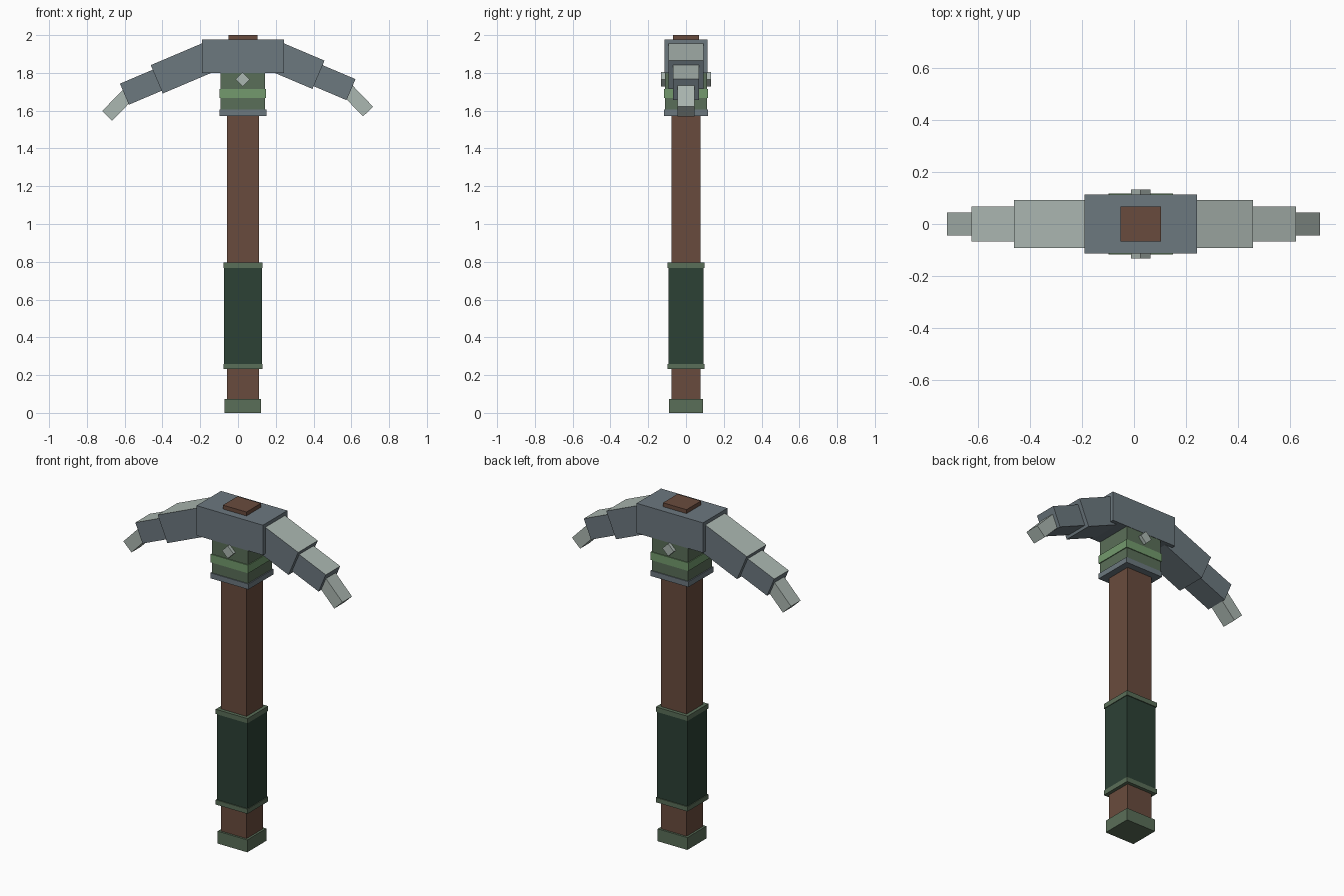
import bpy
from math import radians
from mathutils import Matrix, Vector

cube = bpy.data.objects.get("Cube")
if cube:
    bpy.data.objects.remove(cube, do_unlink=True)

AXIS = 0.026  # the shaft sits slightly off the centre of the whole model


def material(name, hex_code):
    srgb = [int(hex_code[i:i + 2], 16) / 255 for i in (0, 2, 4)]
    colour = [((c + 0.055) / 1.055) ** 2.4 for c in srgb] + [1]
    mat = bpy.data.materials.new(name)
    mat.use_nodes = True
    mat.diffuse_color = colour
    bsdf = mat.node_tree.nodes["Principled BSDF"]
    bsdf.inputs["Base Color"].default_value = colour
    bsdf.inputs["Roughness"].default_value = 0.8
    return mat


wood = material("brown wood", "694B3D")
wrap = material("dark green wrap", "2C4135")
trim = material("muted green trim", "5A6E58")
band = material("light green band", "739A6D")
slate = material("slate metal", "6C787F")
pale = material("pale metal", "ABB7B1")


def box(name, size, centre, mat, angle=0, top=None):
    """Box turned about y; an optional second material covers its top."""
    bpy.ops.mesh.primitive_cube_add(size=1)
    obj = bpy.context.object
    obj.name = obj.data.name = name
    obj.data.transform(Matrix.Diagonal((*size, 1)))
    obj.data.materials.append(mat)
    if top:
        obj.data.materials.append(top)
        for face in obj.data.polygons:
            face.material_index = int(face.normal.z > 0.5)
    obj.location = centre
    obj.rotation_euler.y = angle
    return obj


def block(name, half_x, half_y, z0, z1, mat):
    return box(name, (2 * half_x, 2 * half_y, z1 - z0), (AXIS, 0, (z0 + z1) / 2), mat)


# Handle
block("shaft", 0.084, 0.077, 0.03, 1.85, wood)
block("shaft_top", 0.077, 0.068, 1.85, 2.0, wood)
block("pommel", 0.097, 0.089, 0, 0.073, trim)
block("grip", 0.100, 0.092, 0.24, 0.79, wrap)
block("grip_lower_trim", 0.104, 0.097, 0.232, 0.260, trim)
block("grip_upper_trim", 0.104, 0.097, 0.768, 0.796, trim)

# Collar and head
block("collar", 0.118, 0.112, 1.59, 1.82, trim)
block("collar_band", 0.123, 0.117, 1.668, 1.716, band)
block("collar_ring", 0.124, 0.117, 1.573, 1.605, slate)
block("head", 0.217, 0.114, 1.80, 1.977, slate)
box("stud", (0.053, 0.264, 0.053), (AXIS - 0.001, 0, 1.766), pale, radians(45))


def segment(name, side, end_x, end_z, slope, length, thick, width, mat, top=None):
    """Arm piece placed by the upper corner of its outer end."""
    angle = side * radians(slope)
    turn = Matrix.Rotation(angle, 3, "Y")
    centre = Vector((side * end_x, 0, end_z)) - turn @ Vector((side * length / 2, 0, thick / 2))
    box(name, (length, width, thick), centre, mat, angle, top)


# Curved arms: the right one reaches further from the shaft
for label, side, inner, middle, tip, reach in (
        ("left", 1, (0.458, 1.865), (0.622, 1.767), (0.715, 1.621), 0.28),
        ("right", -1, (0.462, 1.841), (0.625, 1.743), (0.719, 1.598), 0.34)):
    segment(label + "_inner_arm", side, *inner, 23, reach, 0.163, 0.183, slate, pale)
    segment(label + "_outer_arm", side, *middle, 23, 0.22, 0.121, 0.135, slate, pale)
    segment(label + "_tip", side, *tip, 46, 0.16, 0.074, 0.090, pale)
